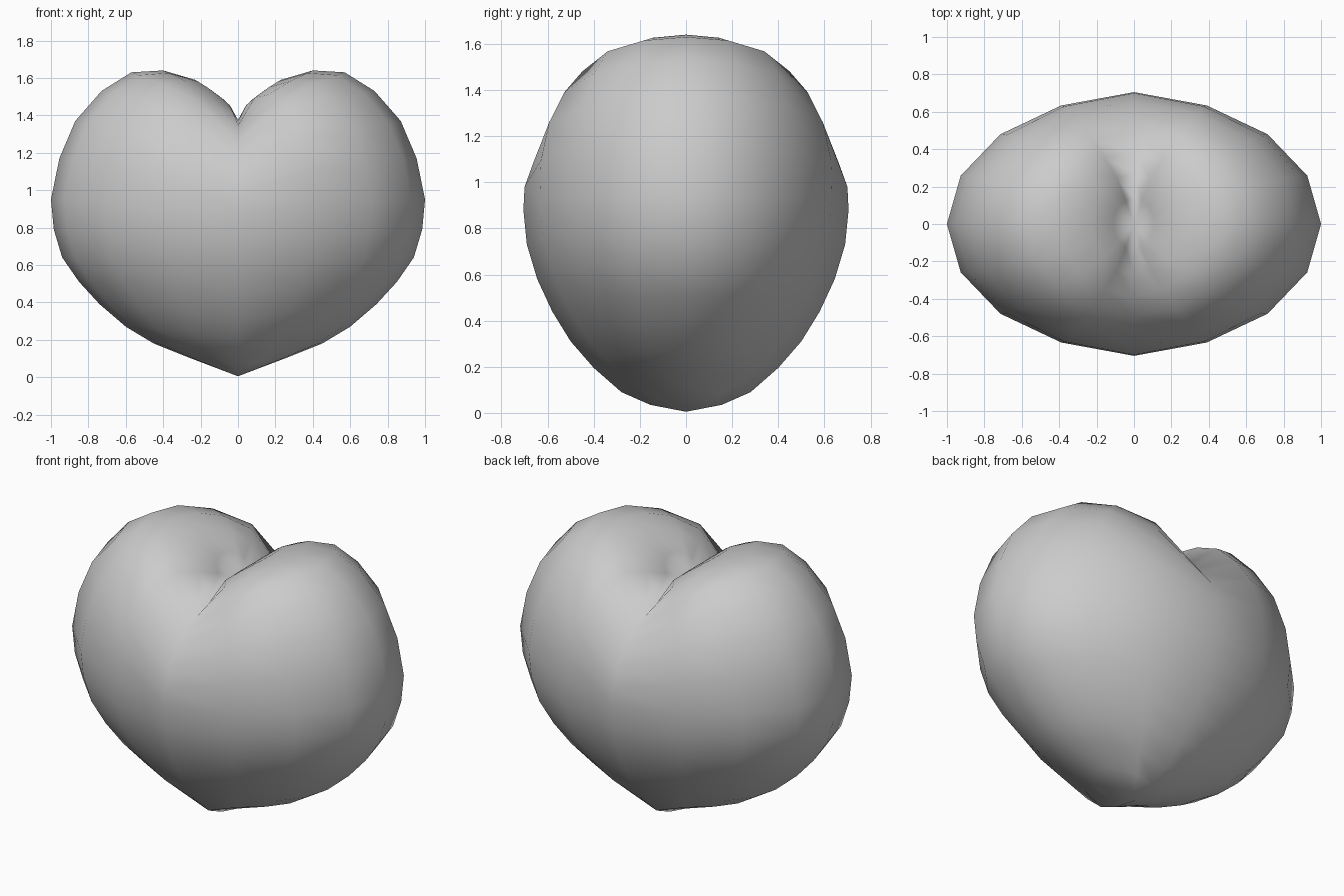
import bpy, bmesh, math

# Rings from bottom tip to top cleft:
# (half width, half depth, height on the centre line, height at the sides)
RINGS = [
    (0.00, 0.00, 0.005, 0.005), (0.25, 0.155, 0.035, 0.10), (0.45, 0.28, 0.09, 0.18),
    (0.60, 0.40, 0.195, 0.27), (0.74, 0.50, 0.31, 0.39), (0.85, 0.58, 0.44, 0.51),
    (0.94, 0.645, 0.58, 0.64), (0.985, 0.69, 0.73, 0.79), (1.00, 0.705, 0.88, 0.95),
    (0.955, 0.70, 0.98, 1.17), (0.87, 0.66, 1.09, 1.37), (0.73, 0.585, 1.18, 1.53),
    (0.57, 0.50, 1.25, 1.63), (0.40, 0.39, 1.305, 1.64), (0.23, 0.27, 1.345, 1.59),
    (0.11, 0.14, 1.365, 1.51), (0.00, 0.00, 1.375, 1.375),
]

# Heart: a 16 x 16 sphere whose rings are reshaped into two lobes
bm = bmesh.new()
bmesh.ops.create_uvsphere(bm, u_segments=16, v_segments=16, radius=1)
for v in bm.verts:
    k = round(math.acos(max(-1, min(1, -v.co.z))) / math.pi * 16)
    width, depth, z_mid, z_side = RINGS[k]
    a = math.atan2(v.co.y, v.co.x)
    c, s = math.cos(a), math.sin(a)
    if abs(c) < 1e-4:
        c = 0.0
    w = abs(c) ** 0.52
    x = width * c * (1 + 0.02 * s * s)
    y = depth * s * (1 - 0.045 * w)
    v.co = (x, y, z_mid + (z_side - z_mid) * w)
bmesh.ops.recalc_face_normals(bm, faces=bm.faces)
for f in bm.faces:
    f.smooth = True

mesh = bpy.data.meshes.new("heart")
bm.to_mesh(mesh)
bm.free()
heart = bpy.data.objects.new("heart", mesh)
bpy.context.collection.objects.link(heart)
